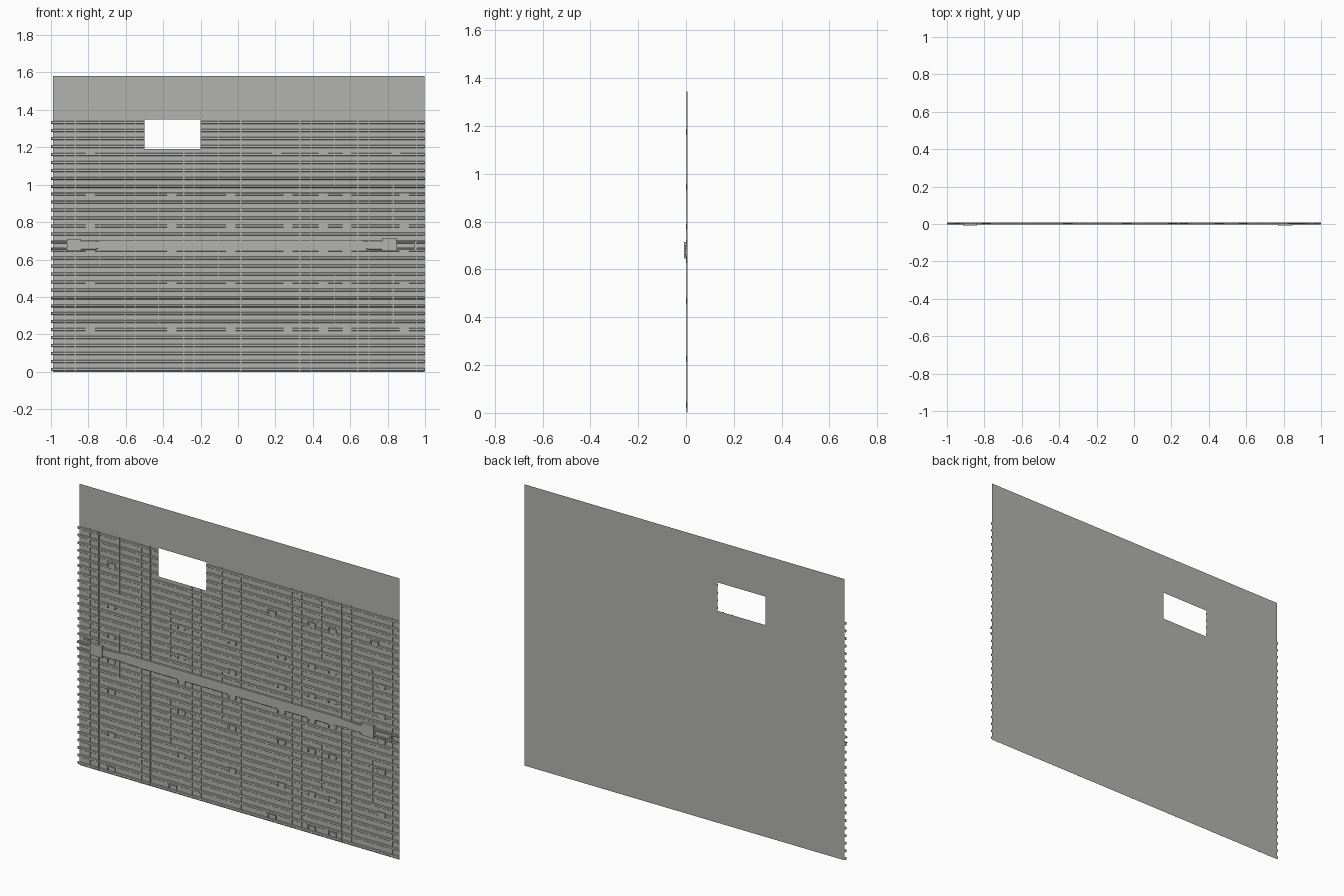
import bpy, bmesh, math
from mathutils import Vector

if "Cube" in bpy.data.objects:
    bpy.data.objects.remove(bpy.data.objects["Cube"])

grey = bpy.data.materials.new("warm grey")
grey.diffuse_color = (0.45, 0.45, 0.435, 1)
grey.use_nodes = True
grey.node_tree.nodes["Principled BSDF"].inputs["Base Color"].default_value = grey.diffuse_color

WALL_Y = 0.0075
WIN = (-0.50, -0.20, 1.19, 1.35)      # window x0, x1, z0, z1


def finish(name, bm, recalc=True):
    if recalc:
        bmesh.ops.recalc_face_normals(bm, faces=bm.faces)
    me = bpy.data.meshes.new(name)
    bm.to_mesh(me)
    bm.free()
    me.materials.append(grey)
    ob = bpy.data.objects.new(name, me)
    bpy.context.collection.objects.link(ob)
    return ob


def box(bm, x0, x1, y0, y1, z0, z1):
    r = bmesh.ops.create_cube(bm, size=1)
    for v in r["verts"]:
        v.co = Vector(((x0 + x1) / 2 + v.co.x * (x1 - x0),
                       (y0 + y1) / 2 + v.co.y * (y1 - y0),
                       (z0 + z1) / 2 + v.co.z * (z1 - z0)))


def prism(bm, pts, axis_vec):
    """Extrude a closed outline of 3D points along a vector."""
    f = bm.faces.new([bm.verts.new(p) for p in pts])
    r = bmesh.ops.extrude_face_region(bm, geom=[f], use_keep_orig=True)
    for v in r["geom"]:
        if isinstance(v, bmesh.types.BMVert):
            v.co += Vector(axis_vec)


# wall sheet with window opening
bm = bmesh.new()
xs = [-0.99, WIN[0], WIN[1], 0.998]
zs = [0.0, WIN[2], WIN[3], 1.58]
grid = [[bm.verts.new((x, WALL_Y, z)) for x in xs] for z in zs]
for j in range(3):
    for i in range(3):
        if (i, j) != (1, 1):
            bm.faces.new((grid[j][i], grid[j][i + 1], grid[j + 1][i + 1], grid[j + 1][i]))
finish("wall_sheet", bm, False)

# horizontal ribs, interrupted at the window
bm = bmesh.new()
for i in range(32):
    z = 0.012 + i * 0.0426
    spans = [(-1.0, 1.0)]
    if z > WIN[2] - 0.006:
        spans = [(-1.0, WIN[0]), (WIN[1], 1.0)]
    for a, b in spans:
        prof = [(a, WALL_Y - 0.0005, z - 0.008), (a, 0.003, z - 0.005),
                (a, 0.003, z + 0.005), (a, WALL_Y - 0.0005, z + 0.008)]
        prism(bm, prof, (b - a, 0, 0))
finish("horizontal_ribs", bm)

# vertical seam strips: full-height ones and short ones between them
bm = bmesh.new()
for x in (-0.925, -0.87, -0.605, -0.55, -0.29, -0.235, 0.015, 0.33, 0.39, 0.64, 0.70, 0.955):
    top = WIN[2] if WIN[0] < x < WIN[1] else 1.345
    box(bm, x - 0.003, x + 0.003, 0.002, WALL_Y - 0.0005, 0.002, top)
for x, spans in ((-0.74, ((1.03, 1.345), (0.56, 0.80))),
                 (-0.425, ((0.76, 1.02), (0.26, 0.52))),
                 (-0.105, ((0.99, 1.345), (0.50, 0.76))),
                 (0.515, ((0.99, 1.345), (0.26, 0.52))),
                 (0.83, ((0.76, 1.02), (0.26, 0.52)))):
    for a, b in spans:
        box(bm, x - 0.003, x + 0.003, 0.002, WALL_Y - 0.0005, a, b)
finish("vertical_seams", bm)

# small bracket handles in rows
full = (-0.815, -0.38, -0.064, 0.242, 0.43, 0.558, 0.864)
rows = {1.178: (-0.815, 0.183, 0.43, 0.558, 0.82), 0.947: full, 0.78: full,
        0.64: full, 0.47: full, 0.228: full,
        0.035: (-0.815, -0.433, 0.183, 0.43, 0.558)}
bm = bmesh.new()
for z, cols in rows.items():
    for x in cols:
        z0, z1 = z - 0.014, z + 0.01
        box(bm, x, x + 0.05, 0.003, WALL_Y - 0.0003, z0, z1)
        box(bm, x, x + 0.05, 0.0, 0.003, z1 - 0.006, z1)
        for a in (x, x + 0.042):
            box(bm, a, a + 0.008, 0.0, 0.003, z0, z1 - 0.006)
finish("bracket_handles", bm)

# long rail cover with narrower ends
bm = bmesh.new()
F = -0.004
outline = [(-0.84, 0.66), (-0.755, 0.658), (-0.62, 0.651), (0.56, 0.651), (0.69, 0.658),
           (0.77, 0.66), (0.77, 0.695), (0.69, 0.698), (0.62, 0.705), (-0.70, 0.705),
           (-0.755, 0.698), (-0.84, 0.695)]
prism(bm, [(x, F, z) for x, z in outline], (0, WALL_Y - 0.0005 - F, 0))
finish("rail_cover", bm)

# end boxes of the rail
bm = bmesh.new()
box(bm, -0.915, -0.84, -0.0075, WALL_Y - 0.0005, 0.645, 0.711)
box(bm, 0.77, 0.848, -0.0075, WALL_Y - 0.0005, 0.645, 0.715)
finish("rail_end_boxes", bm)

# thin pipes leaving the end boxes
bm = bmesh.new()
for x0, x1, z in ((-1, -0.915, 0.691), (-1, -0.915, 0.66), (-0.84, -0.76, 0.657),
                  (0.848, 1, 0.691), (0.848, 1, 0.66), (0.69, 0.77, 0.657)):
    ring = [(x0, 0.001 + 0.005 * math.cos(k * math.pi / 4),
             z + 0.005 * math.sin(k * math.pi / 4)) for k in range(8)]
    prism(bm, ring, (x1 - x0, 0, 0))
finish("rail_pipes", bm)

# pipe clips
bm = bmesh.new()
box(bm, -0.96, -0.93, 0.0, WALL_Y - 0.0005, 0.716, 0.724)
box(bm, 0.945, 0.955, -0.004, WALL_Y - 0.0005, 0.652, 0.70)
finish("pipe_clips", bm)
